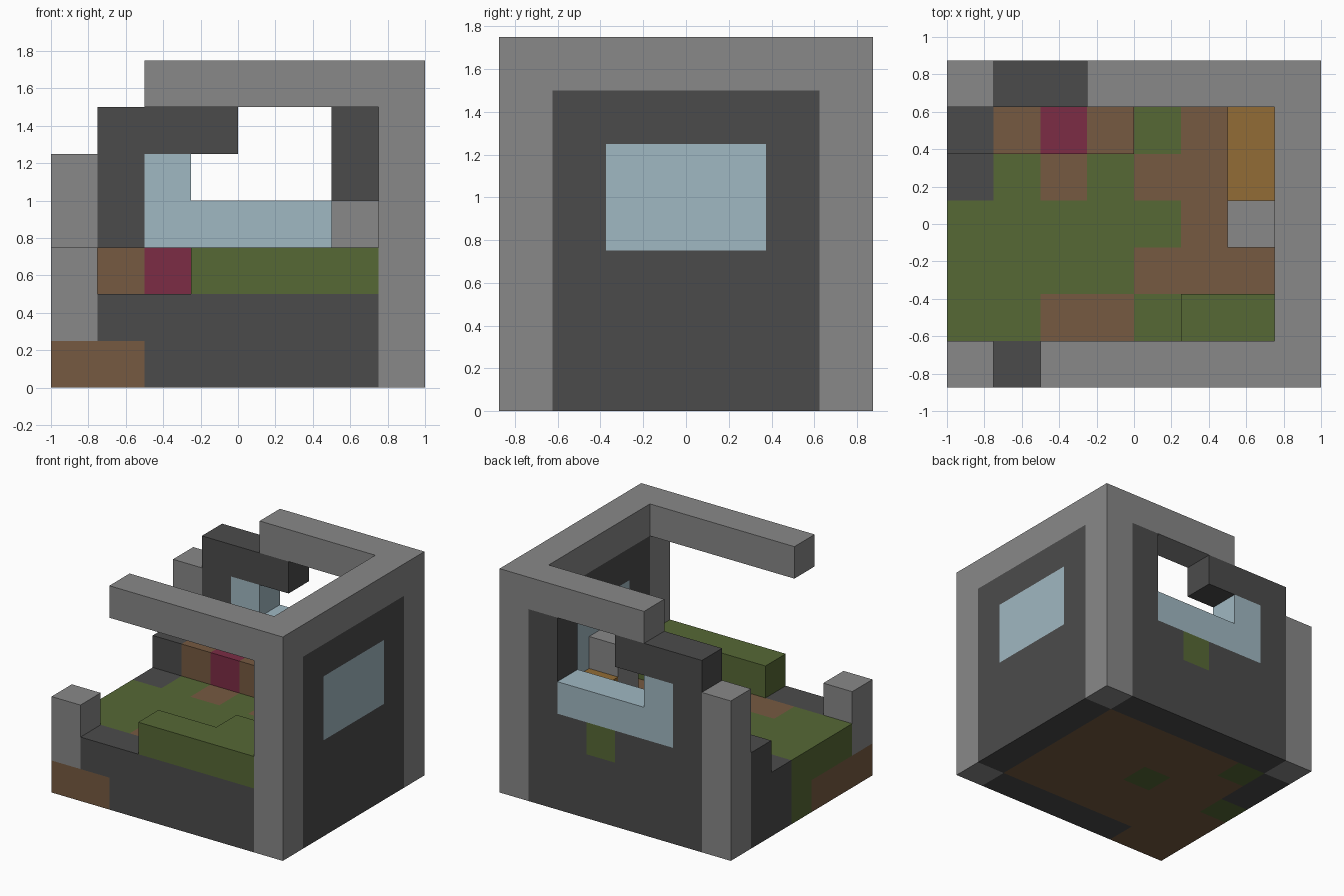
import bpy
import bmesh
from mathutils import Vector

UNIT = 0.25
ORIGIN = Vector((-1, -0.875, 0))

cube = bpy.data.objects.get("Cube")
if cube:
    bpy.data.objects.remove(cube)


def material(name, hex_colour):
    """Flat material from an sRGB hex colour."""
    srgb = [c / 255 for c in bytes.fromhex(hex_colour)]
    rgba = [c / 12.92 if c < 0.04 else ((c + 0.055) / 1.055) ** 2.4 for c in srgb] + [1]
    mat = bpy.data.materials.new(name)
    mat.use_nodes = True
    mat.diffuse_color = rgba
    shader = next(n for n in mat.node_tree.nodes if n.type == "BSDF_PRINCIPLED")
    shader.inputs["Base Color"].default_value = rgba
    shader.inputs["Roughness"].default_value = 0.9
    return mat


STONE = material("light stone", "888888")
WALL = material("dark stone", "4B4B4B")
GRASS = material("grass green", "566835")
EARTH = material("earth brown", "765A41")
RED = material("crimson", "7C2C45")
WOOD = material("golden wood", "926C36")
GLASS = material("pale blue glass", "A0B8C2")
TILES = {"g": GRASS, "b": EARTH, "d": WALL}


def finish(name, bm, mats):
    """Scale from block units to the scene and link the object."""
    bmesh.ops.recalc_face_normals(bm, faces=bm.faces)
    for v in bm.verts:
        v.co = v.co * UNIT + ORIGIN
    mesh = bpy.data.meshes.new(name)
    bm.to_mesh(mesh)
    bm.free()
    for mat in mats:
        mesh.materials.append(mat)
    bpy.context.collection.objects.link(bpy.data.objects.new(name, mesh))


def blocks(name, mat, *boxes):
    """Boxes given as start corner and size, in block units."""
    bm = bmesh.new()
    for start, size in boxes:
        start, size = Vector(start), Vector(size)
        verts = bmesh.ops.create_cube(bm, size=1)["verts"]
        for v in verts:
            v.co = (v.co + Vector((0.5, 0.5, 0.5))) * size + start
    finish(name, bm, [mat])


def wall(name, mat, outline, y):
    """One-block-thick wall from an (x, z) outline."""
    bm = bmesh.new()
    face = bm.faces.new([bm.verts.new((x, y, z)) for x, z in outline])
    new = bmesh.ops.extrude_face_region(bm, geom=[face])["geom"]
    for v in new:
        if isinstance(v, bmesh.types.BMVert):
            v.co.y += 1
    finish(name, bm, [mat])


def tiled_slab(name, z, rows):
    """Slab coloured tile by tile; rows run from back to front."""
    bm = bmesh.new()
    wide, deep = len(rows[0]), len(rows)
    bmesh.ops.create_grid(bm, x_segments=wide, y_segments=deep, size=0.5)
    for v in bm.verts:
        v.co = Vector((round((v.co.x + 0.5) * wide), round((v.co.y + 0.5) * deep) + 1, z))
    new = bmesh.ops.extrude_face_region(bm, geom=bm.faces[:], use_keep_orig=True)["geom"]
    for v in new:
        if isinstance(v, bmesh.types.BMVert):
            v.co.z += 1
    keys = list(TILES)
    for f in bm.faces:
        c = f.calc_center_median()
        col = min(int(c.x), wide - 1)
        row = min(int(c.y) - 1, deep - 1)
        f.material_index = keys.index(rows[deep - 1 - row][col])
    finish(name, bm, TILES.values())


# Ground: earth base below, turf with paths above
tiled_slab("ground_base", 0, ["dgbbbbb", "dbbbbbb", "gbbgbbb", "bbbbbbb", "bbbbbbb"])
tiled_slab("ground_turf", 1, ["dbbbgbb", "dgbgbbb", "gggggbb", "ggggbbb", "ggbbggg"])
blocks("earth_corner", EARTH, ((0, 0, 0), (2, 1, 1)))

# Corner posts
blocks("front_left_post", STONE, ((7, 0, 0), (1, 1, 6)))
blocks("back_left_post", STONE, ((7, 6, 0), (1, 1, 6)))
blocks("back_right_post", STONE, ((0, 6, 0), (1, 1, 5)))
blocks("front_right_post", STONE, ((0, 0, 1), (1, 1, 2)))

# Roof beams
blocks("front_beam", STONE, ((2, 0, 6), (5, 1, 1)))
blocks("back_beam", STONE, ((3, 6, 6), (4, 1, 1)))
blocks("side_beam", STONE, ((7, 0, 6), (1, 7, 1)))

# Broken walls
wall("front_wall", WALL, [(2, 0), (7, 0), (7, 2), (1, 2), (1, 1), (2, 1)], 0)
wall("back_wall", WALL, [(1, 0), (7, 0), (7, 6), (6, 6), (6, 3), (5, 3), (5, 2), (4, 2),
                         (4, 3), (2, 3), (2, 5), (4, 5), (4, 6), (1, 6)], 6)
blocks("side_wall", WALL,
       ((7, 1, 0), (1, 5, 3)), ((7, 1, 5), (1, 5, 1)),
       ((7, 1, 3), (1, 1, 2)), ((7, 5, 3), (1, 1, 2)))
blocks("wall_stub", WALL, ((0, 5, 2), (1, 1, 1)))
blocks("wall_moss", GRASS, ((4, 6, 2), (1, 1, 1)))

# Windows
blocks("side_window", GLASS, ((7, 2, 3), (1, 3, 2)))
wall("back_window", GLASS, [(2, 3), (6, 3), (6, 4), (3, 4), (3, 5), (2, 5)], 6)

# Hedge along the front
blocks("hedge", GRASS, ((3, 0, 2), (4, 1, 1)), ((5, 1, 2), (2, 1, 1)))

# Furnishings
for side, x in (("right", 1), ("left", 3)):
    blocks("shelf_" + side, EARTH, ((x, 5, 2), (1, 1, 1)))
blocks("red_chest", RED, ((2, 5, 2), (1, 1, 1)))
blocks("wooden_bench", WOOD, ((6, 4, 2), (1, 2, 1)))
blocks("stone_stove", STONE, ((6, 3, 2), (1, 1, 2)))
